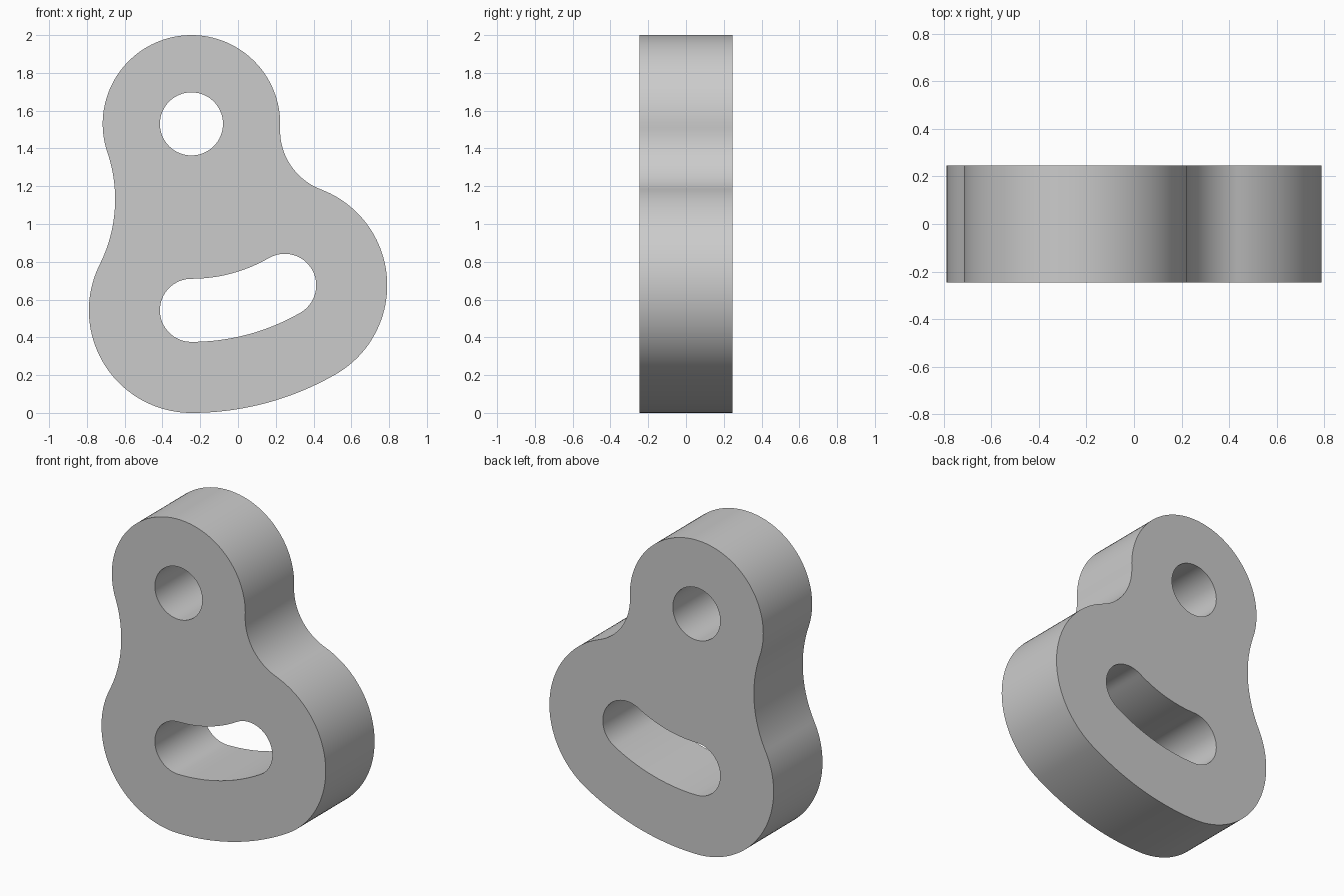
import bpy, bmesh, math
from mathutils import Vector

if "Cube" in bpy.data.objects:
    bpy.data.objects.remove(bpy.data.objects["Cube"])

PIVOT = Vector((-0.2465, 1.53))
SWING, SLOT_R, TOP_R, LOW_R, HALF = 0.987, 0.167, 0.47, 0.543, 0.246


def on_swing(deg):
    a = math.radians(deg)
    return PIVOT + SWING * Vector((math.cos(a), math.sin(a)))


def arc(c, r, start, end, n):
    """Points along an arc, leaving out the end point."""
    return [(c.x + r * math.cos(math.radians(start + (end - start) * i / n)),
             c.y + r * math.sin(math.radians(start + (end - start) * i / n)))
            for i in range(n)]


def fillet_centre(a, ra, b, rb, r):
    """Centre of a circle of radius r outside both circles, left of a->b."""
    d = (b - a).length
    u = (b - a) / d
    x = ((ra + r) ** 2 - (rb + r) ** 2 + d * d) / (2 * d)
    return a + u * x + Vector((-u.y, u.x)) * math.sqrt((ra + r) ** 2 - x * x)


def angle(a, b):
    return math.degrees(math.atan2(b.y - a.y, b.x - a.x)) % 360


LEFT, RIGHT = on_swing(-90), on_swing(-60)
R1, R2 = 0.77, 0.335
f1 = fillet_centre(LEFT, LOW_R, PIVOT, TOP_R, R1)
f2 = fillet_centre(PIVOT, TOP_R, RIGHT, LOW_R, R2)

# Outer outline: lobes joined by concave fillets and a bottom sweep
outline = (
    arc(PIVOT, TOP_R, (angle(PIVOT, f2) + 180) % 360 - 180, angle(PIVOT, f1), 64)
    + arc(f1, R1, angle(f1, PIVOT), angle(f1, LEFT) - 360, 28)
    + arc(LEFT, LOW_R, angle(LEFT, f1), 270, 40)
    + arc(PIVOT, SWING + LOW_R, -90, -60, 24)
    + arc(RIGHT, LOW_R, -60, angle(RIGHT, f2), 48)
    + arc(f2, R2, angle(f2, RIGHT), angle(f2, PIVOT), 28))

# Pivot hole and curved slot
hole = arc(PIVOT, SLOT_R, 0, 360, 64)
slot = (arc(LEFT, SLOT_R, 90, 270, 32)
        + arc(PIVOT, SWING + SLOT_R, -90, -60, 20)
        + arc(RIGHT, SLOT_R, -60, 120, 32)
        + arc(PIVOT, SWING - SLOT_R, -60, -90, 20))

# Fill the profile and extrude it through the thickness
bm = bmesh.new()
for loop in (outline, hole, slot):
    vs = [bm.verts.new((x, -HALF, z)) for x, z in loop]
    for i, v in enumerate(vs):
        bm.edges.new((vs[i - 1], v))
bmesh.ops.triangle_fill(bm, use_beauty=True, use_dissolve=False,
                        edges=bm.edges[:], normal=(0, -1, 0))
ext = bmesh.ops.extrude_face_region(bm, geom=bm.faces[:], use_keep_orig=True)
bmesh.ops.translate(bm, vec=(0, 2 * HALF, 0),
                    verts=[g for g in ext["geom"] if isinstance(g, bmesh.types.BMVert)])
bmesh.ops.recalc_face_normals(bm, faces=bm.faces[:])
mesh = bpy.data.meshes.new("slotted_link_plate")
bm.to_mesh(mesh)
bm.free()
plate = bpy.data.objects.new("slotted_link_plate", mesh)
bpy.context.collection.objects.link(plate)
bpy.context.view_layer.objects.active = plate
plate.select_set(True)
bpy.ops.object.shade_smooth_by_angle(angle=math.radians(30))
